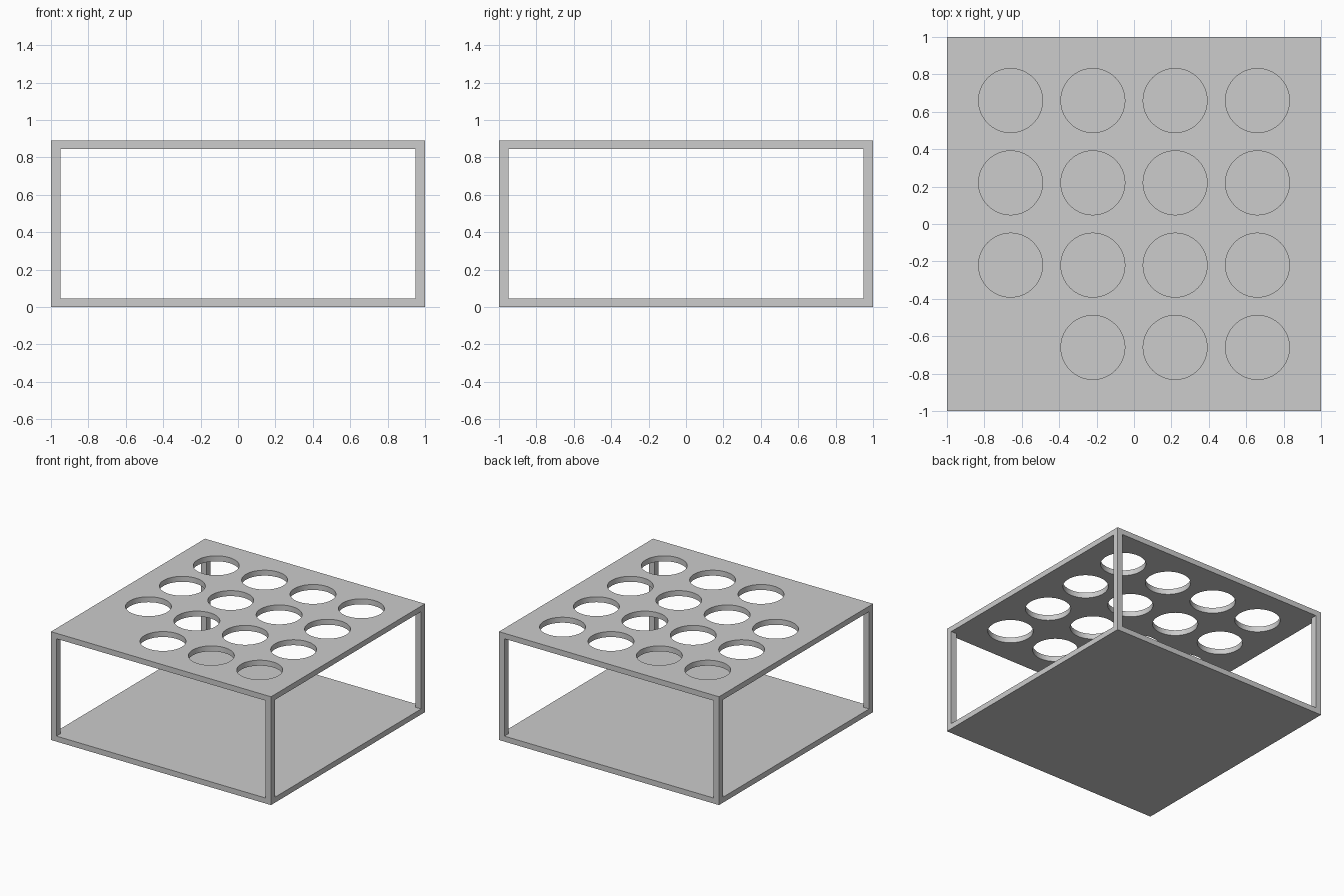
import bpy
import math

if "Cube" in bpy.data.objects:
    bpy.data.objects.remove(bpy.data.objects["Cube"], do_unlink=True)

HEIGHT = 0.89
PLATE = 0.045      # thickness of base and top plate
POST = 0.05        # width of the corner posts
PITCH = 0.44       # spacing of the holes
RADIUS = 0.171

grey = bpy.data.materials.new("light grey")
grey.use_nodes = True
colour = (0.604, 0.604, 0.604, 1)
grey.diffuse_color = colour
grey.node_tree.nodes["Principled BSDF"].inputs["Base Color"].default_value = colour


def box(name, size, z):
    bpy.ops.mesh.primitive_cube_add(size=1, location=(0, 0, z))
    obj = bpy.context.object
    obj.name = name
    obj.scale = size
    bpy.ops.object.transform_apply(location=True, rotation=False, scale=True)
    obj.data.materials.append(grey)
    return obj


def cut(target, cutter):
    mod = target.modifiers.new("cut", 'BOOLEAN')
    mod.operation = 'DIFFERENCE'
    mod.solver = 'EXACT'
    mod.object = cutter
    bpy.context.view_layer.objects.active = target
    bpy.ops.object.modifier_apply(modifier=mod.name)
    bpy.data.objects.remove(cutter, do_unlink=True)


# Solid block that becomes base, posts and top plate
rack = box("rack_frame", (2, 2, HEIGHT), HEIGHT / 2)

# Openings through both directions leave four corner posts
gap = 2 - 2 * POST
opening = HEIGHT - 2 * PLATE
cut(rack, box("side_opening", (3, gap, opening), HEIGHT / 2))
cut(rack, box("front_opening", (gap, 3, opening), HEIGHT / 2))

# Four by four round holes, with the front right corner left solid
for row in range(4):
    for col in range(4):
        if row == 0 and col == 0:
            continue
        bpy.ops.mesh.primitive_cylinder_add(
            vertices=64, radius=RADIUS, depth=4 * PLATE,
            location=((col - 1.5) * PITCH, (row - 1.5) * PITCH, HEIGHT))
        hole = bpy.context.object
        hole.name = "hole_cutter"
        hole.data.materials.append(grey)
        cut(rack, hole)

# Smooth hole walls, sharp box edges
bpy.ops.object.select_all(action='DESELECT')
rack.select_set(True)
bpy.context.view_layer.objects.active = rack
bpy.ops.object.shade_smooth_by_angle(angle=math.radians(30))
